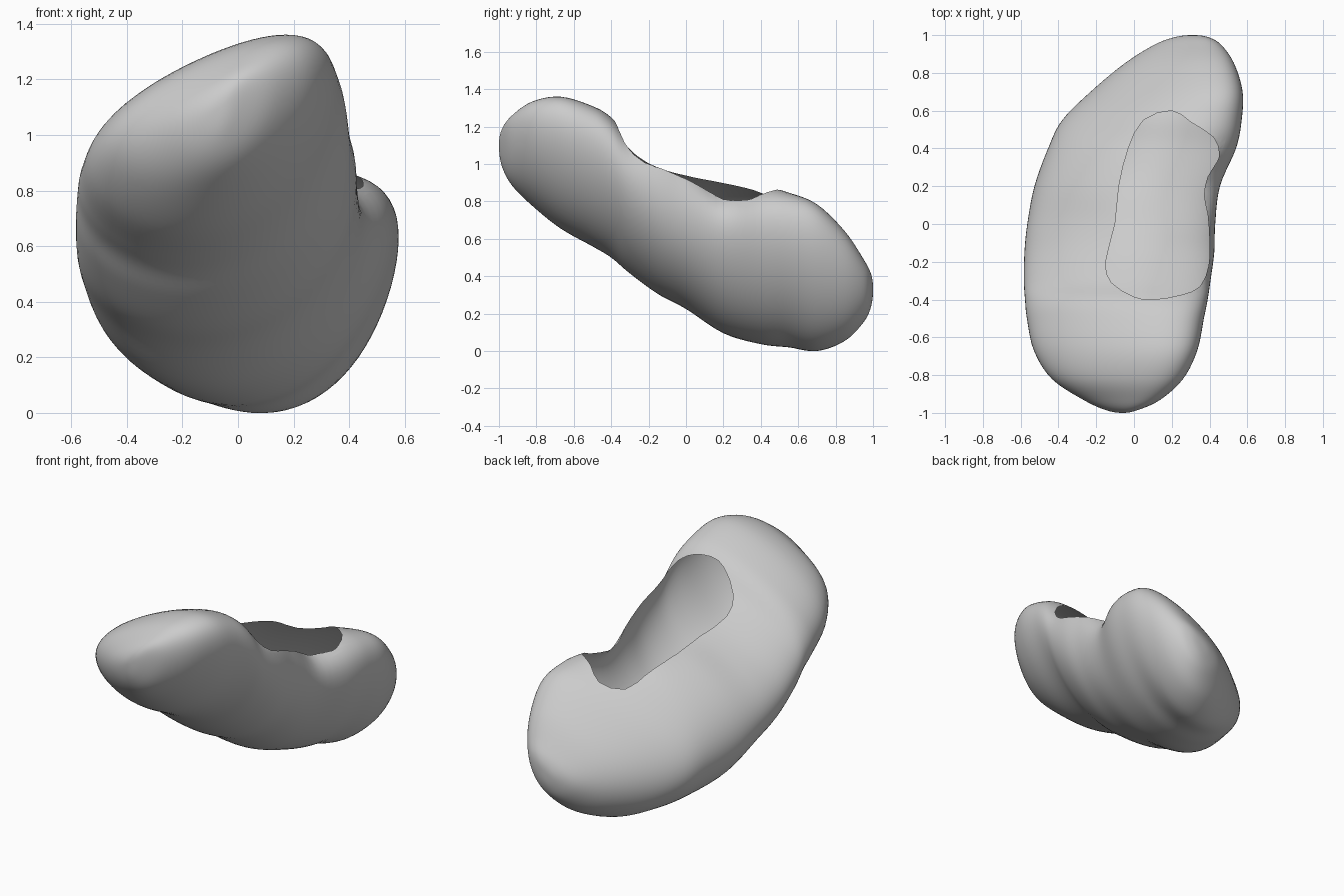
import bpy, bmesh, math
from mathutils import Vector

cube = bpy.data.objects.get("Cube")
if cube:
    bpy.data.objects.remove(cube, do_unlink=True)

SIDES = 72      # vertices around each cross-section
STEPS = 5       # rings between neighbouring stations

# stations from toe to heel:
# y, x min, x max, z min, z max, lean, sag of the upper +x side
STATIONS = [
    (-1.00, -.06, -.06, 1.10, 1.10, .43, 0),
    (-.985, -.15, .02, .99, 1.185, .43, 0),
    (-.93, -.27, .14, .885, 1.26, .43, 0),
    (-.82, -.435, .26, .775, 1.335, .43, 0),
    (-.67, -.53, .335, .655, 1.36, .43, 0),
    (-.50, -.567, .37, .56, 1.31, .41, 0),
    (-.40, -.577, .39, .50, 1.25, .38, 0),
    (-.30, -.583, .405, .415, 1.14, .355, -.01),
    (-.15, -.58, .425, .305, 1.04, .33, -.065),
    (.00, -.565, .43, .225, .98, .30, -.05),
    (.20, -.527, .455, .095, .96, .28, .085),
    (.40, -.455, .54, .037, .94, .34, .065),
    (.55, -.38, .57, .02, .865, .41, .02),
    (.70, -.23, .575, .00, .785, .44, 0),
    (.85, -.05, .53, .055, .64, .42, 0),
    (.95, .11, .46, .155, .49, .40, 0),
    (.99, .22, .39, .24, .41, .40, 0),
    (1.00, .31, .31, .33, .33, .40, 0),
]

# outline of the foot opening seen from above
OPENING = [
    (.20, .60), (.05, .55), (-.03, .40), (-.08, .20), (-.10, 0), (-.15, -.20),
    (-.12, -.31), (0, -.385), (.10, -.40), (.25, -.375), (.35, -.33),
    (.395, -.22), (.40, -.10), (.39, .05), (.37, .15), (.39, .25),
    (.44, .33), (.45, .38), (.42, .46), (.30, .54),
]


def spline(a, b, c, d, t):
    """Catmull-Rom point between b and c."""
    return [.5 * (2 * q + (r - p) * t + (2 * p - 5 * q + 4 * r - s) * t * t
                  + (3 * q - p - 3 * r + s) * t ** 3)
            for p, q, r, s in zip(a, b, c, d)]


def mirrored(s):
    """Station continued past a rounded tip."""
    return (s[0], s[2], s[1], s[4], s[3], s[5], s[6])


def ring_points(s):
    """Leaning oval cross-section filling the station's extents."""
    y, x0, x1, z0, z1, lean, sag = s
    pts = []
    for i in range(SIDES):
        t = math.tau * i / SIDES
        shift = lean * (1 + .6 * math.sin(t + .6))
        dip = sag * max(0, math.cos(t - .7)) ** 4
        pts.append(((x0 + x1) / 2 + (x1 - x0) / 2 * math.cos(t), y,
                    (z0 + z1) / 2 + (z1 - z0) / 2 * math.sin(t + shift) - dip))
    return pts


def inside(x, y, poly):
    hit = False
    for (ax, ay), (bx, by) in zip(poly, poly[1:] + poly[:1]):
        if (ay > y) != (by > y) and x < ax + (y - ay) * (bx - ax) / (by - ay):
            hit = not hit
    return hit


# closed body lofted through the stations
bm = bmesh.new()
path = [mirrored(STATIONS[1])] + STATIONS + [mirrored(STATIONS[-2])]
rings = []
for k in range(1, len(path) - 2):
    for j in range(STEPS):
        if k == 1 and j == 0:
            continue
        s = spline(*path[k - 1:k + 3], j / STEPS)
        rings.append([bm.verts.new(p) for p in ring_points(s)])
for ra, rb in zip(rings, rings[1:]):
    for i in range(SIDES):
        n = (i + 1) % SIDES
        bm.faces.new((ra[i], ra[n], rb[n], rb[i]))

# rounded tips
for ring, s in ((rings[0], STATIONS[0]), (rings[-1], STATIONS[-1])):
    tip = bm.verts.new((s[1], s[0], s[3]))
    for i in range(SIDES):
        bm.faces.new((ring[i], ring[(i + 1) % SIDES], tip))
bmesh.ops.recalc_face_normals(bm, faces=bm.faces[:])


def on_top(c):
    return c.z > .8 - .3 * c.y


# cut the smoothed opening outline into the upper surface
count = len(OPENING)
outline = [tuple(spline(*(OPENING[(i + o) % count] for o in (-1, 0, 1, 2)), t))
           for i in range(count) for t in (0, .5)]
for a, b in zip(outline, outline[1:] + outline[:1]):
    mid = Vector(((a[0] + b[0]) / 2, (a[1] + b[1]) / 2))
    faces = []
    for f in bm.faces:
        c = f.calc_center_median()
        if on_top(c) and (c.xy - mid).length < .08:
            faces.append(f)
    geom = set(faces)
    for f in faces:
        geom.update(f.edges)
        geom.update(f.verts)
    bmesh.ops.bisect_plane(bm, geom=list(geom), dist=1e-5, plane_co=(a[0], a[1], 0),
                           plane_no=(b[1] - a[1], a[0] - b[0], 0))

# remove the surface inside the outline, leaving a thin open shell
hole = []
for f in bm.faces:
    c = f.calc_center_median()
    if on_top(c) and inside(c.x, c.y, outline):
        hole.append(f)
bmesh.ops.delete(bm, geom=hole, context='FACES')

for f in bm.faces:
    f.smooth = True
mesh = bpy.data.meshes.new("slipper_shell")
bm.to_mesh(mesh)
bm.free()

# plain grey material
grey = bpy.data.materials.new("light_grey")
grey.use_nodes = True
colour = (.6, .6, .6, 1)
grey.diffuse_color = colour
grey.node_tree.nodes["Principled BSDF"].inputs["Base Color"].default_value = colour
mesh.materials.append(grey)

shell = bpy.data.objects.new("slipper_shell", mesh)
bpy.context.collection.objects.link(shell)
